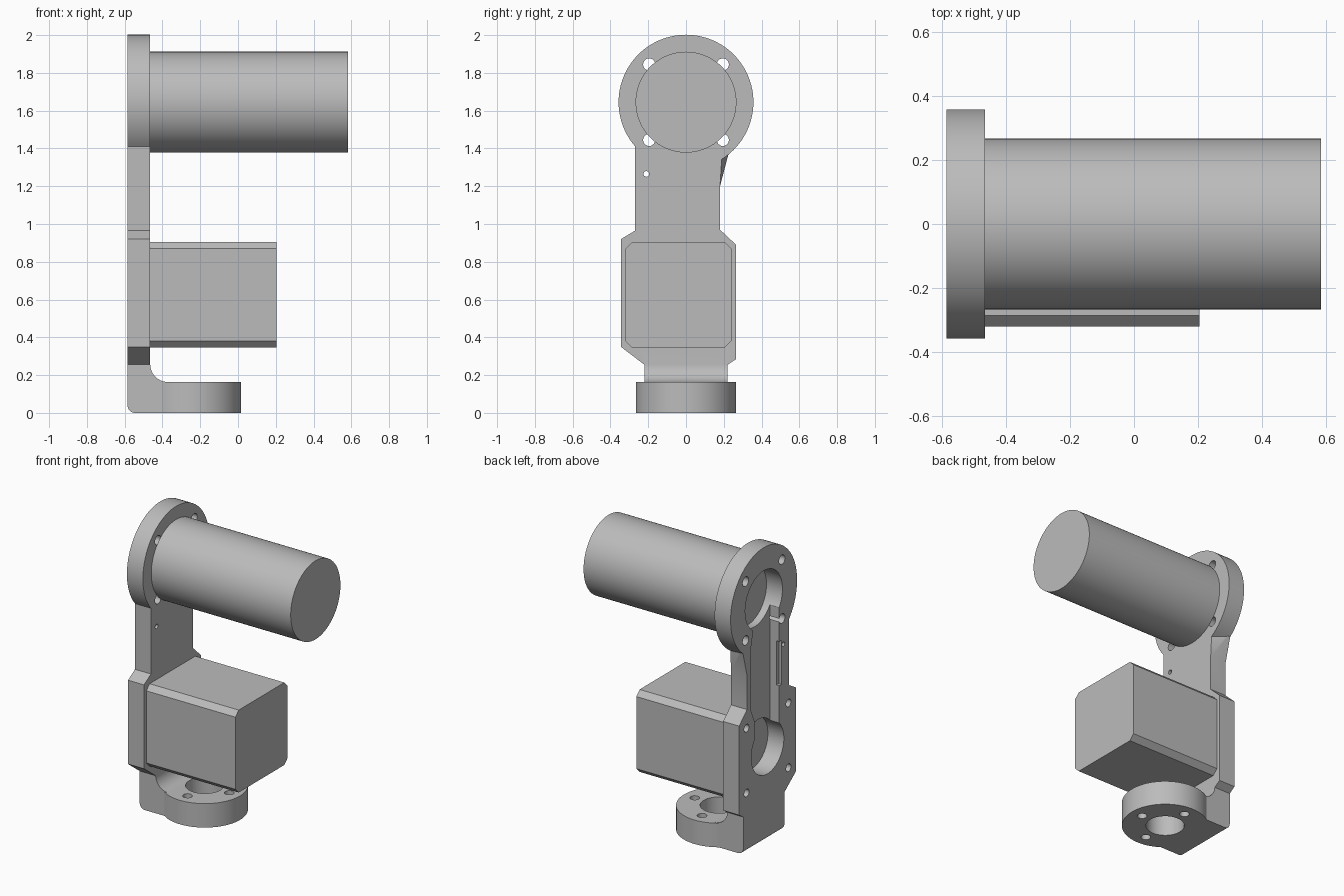
import bpy, bmesh, math
from mathutils import Vector, Matrix

old = bpy.data.objects.get("Cube")
if old:
    bpy.data.objects.remove(old, do_unlink=True)

grey = bpy.data.materials.new("plain grey")
grey.use_nodes = True
tone = (0.5, 0.5, 0.5, 1)
grey.diffuse_color = tone
grey.node_tree.nodes["Principled BSDF"].inputs["Base Color"].default_value = tone

BACK, FACE = -0.585, -0.465      # plate thickness along x
HEAD_Z, BOX_Y, BOX_Z, BASE_X = 1.645, -0.04, 0.625, -0.25


def finish(name, bm):
    bmesh.ops.recalc_face_normals(bm, faces=bm.faces)
    mesh = bpy.data.meshes.new(name)
    bm.to_mesh(mesh)
    bm.free()
    mesh.materials.append(grey)
    obj = bpy.data.objects.new(name, mesh)
    bpy.context.collection.objects.link(obj)
    return obj


def prism(name, points, axis, lo, hi):
    """Extrude a 2D outline along x (outline in y, z) or y (outline in x, z)."""
    bm = bmesh.new()
    place = (lambda p: (lo, *p)) if axis == "x" else (lambda p: (p[0], lo, p[1]))
    face = bm.faces.new([bm.verts.new(place(p)) for p in points])
    out = bmesh.ops.extrude_face_region(bm, geom=[face])
    move = Vector((hi - lo, 0, 0) if axis == "x" else (0, hi - lo, 0))
    bmesh.ops.translate(bm, vec=move, verts=[v for v in out["geom"] if isinstance(v, bmesh.types.BMVert)])
    return finish(name, bm)


def rod(name, radius, axis, lo, hi, a, b, sides=32):
    """Cylinder along x at (y, z) = (a, b), or along z at (x, y) = (a, b)."""
    mid = (lo + hi) / 2
    if axis == "x":
        mat = Matrix.Translation((mid, a, b)) @ Matrix.Rotation(math.pi / 2, 4, "Y")
    else:
        mat = Matrix.Translation((a, b, mid))
    bm = bmesh.new()
    bmesh.ops.create_cone(bm, cap_ends=True, segments=sides, radius1=radius,
                          radius2=radius, depth=hi - lo, matrix=mat)
    return finish(name, bm)


def combine(target, other, operation):
    other.hide_render = True
    mod = target.modifiers.new("shape", "BOOLEAN")
    mod.operation, mod.solver, mod.object = operation, "EXACT", other
    bpy.context.view_layer.objects.active = target
    bpy.ops.object.modifier_apply(modifier=mod.name)
    bpy.data.objects.remove(other, do_unlink=True)


def smooth(obj):
    bpy.ops.object.select_all(action="DESELECT")
    obj.select_set(True)
    bpy.context.view_layer.objects.active = obj
    bpy.ops.object.shade_smooth_by_angle(angle=math.radians(30))


# Bracket plate: neck and lower motor mount
outline = [(-0.27, 1.6), (-0.27, 0.965), (-0.345, 0.92), (-0.345, 0.35), (-0.22, 0.255),
           (0.22, 0.255), (0.265, 0.285), (0.265, 0.89), (0.18, 0.97), (0.18, 1.6)]
bracket = prism("bracket", outline, "x", BACK, FACE)

# Round head
combine(bracket, rod("head", 0.357, "x", BACK, FACE, 0, HEAD_Z, 96), "UNION")

# Tapered web beside the neck
bm = bmesh.new()
for p in [(BACK, 0.1, 1.15), (BACK, 0.18, 1.2), (BACK, 0.23, 1.39), (BACK, 0.1, 1.45),
          (FACE, 0.1, 1.15), (FACE, 0.18, 1.2), (FACE, 0.19, 1.36), (FACE, 0.1, 1.45)]:
    bm.verts.new(p)
bmesh.ops.convex_hull(bm, input=bm.verts)
combine(bracket, finish("web", bm), "UNION")

# Foot with a rounded heel and a fillet up to the plate
def arc(cx, cz, r, start, end, steps=10):
    angles = [math.radians(start + (end - start) * i / steps) for i in range(steps + 1)]
    return [(cx + r * math.cos(t), cz + r * math.sin(t)) for t in angles]

foot = arc(BACK + 0.04, 0.04, 0.04, 180, 270) + [(BASE_X, 0), (BASE_X, 0.163)]
foot += arc(-0.37, 0.258, 0.095, 270, 180) + [(FACE, 0.3), (BACK, 0.3)]
combine(bracket, prism("foot", foot, "y", -0.22, 0.22), "UNION")
combine(bracket, rod("base_ring", 0.266, "z", 0, 0.163, BASE_X, 0, 96), "UNION")

# Rear channel joining the two bores
channel = [(-0.165, BOX_Z), (0.1, BOX_Z), (0.1, 0.86), (0.14, 0.95),
           (0.14, 1.36), (0.08, HEAD_Z), (-0.165, HEAD_Z)]
combine(bracket, prism("channel_cut", channel, "x", BACK - 0.05, BACK + 0.07), "DIFFERENCE")
slit = [(-0.19, 1.0), (-0.1, 1.0), (-0.1, 1.3), (-0.19, 1.3)]
combine(bracket, prism("slit_cut", slit, "x", BACK - 0.05, BACK + 0.02), "DIFFERENCE")

# Bores and screw holes through the plate
holes = [(0.2, 0, HEAD_Z, 64), (0.175, BOX_Y, BOX_Z, 64), (0.015, -0.21, 1.265, 16)]
for sy in (-1, 1):
    for sz in (-1, 1):
        holes.append((0.032, 0.195 * sy, HEAD_Z + 0.2 * sz, 24))
        holes.append((0.026, BOX_Y + 0.225 * sy, BOX_Z + 0.22 * sz, 24))
for r, y, z, sides in holes:
    combine(bracket, rod("hole_cut", r, "x", BACK - 0.05, FACE + 0.05, y, z, sides), "DIFFERENCE")

# Base bore and its screw holes
for r, dx, dy in [(0.118, 0, 0), (0.03, 0.185, 0), (0.03, 0, 0.185), (0.03, 0, -0.185)]:
    combine(bracket, rod("base_cut", r, "z", -0.05, 0.24, BASE_X + dx, dy, 48), "DIFFERENCE")
smooth(bracket)

# Upper round motor
smooth(rod("round_motor", 0.267, "x", FACE, 0.583, 0, HEAD_Z, 96))

# Lower square motor with chamfered long edges
h, c = 0.28, 0.245
corners = [(-h, -c), (-c, -h), (c, -h), (h, -c), (h, c), (c, h), (-c, h), (-h, c)]
prism("square_motor", [(BOX_Y + y, BOX_Z + z) for y, z in corners], "x", FACE, 0.205)
